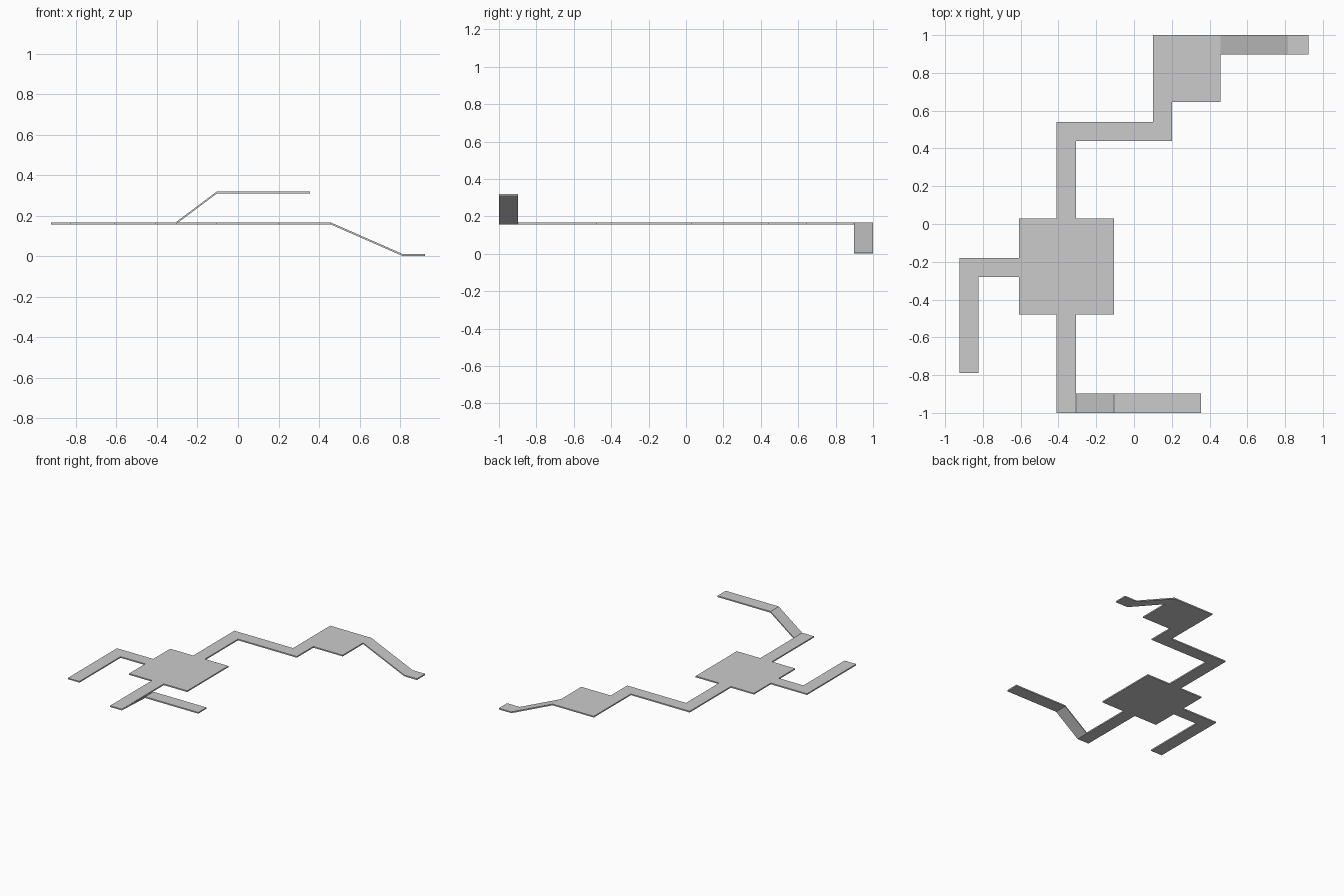
import bpy, bmesh
from mathutils import Vector

if "Cube" in bpy.data.objects:
    bpy.data.objects.remove(bpy.data.objects["Cube"])

T = 0.010      # slab thickness
MID = 0.157    # underside of main level


def prism(name, pts, offset):
    """Extrude a flat outline along an offset vector."""
    bm = bmesh.new()
    face = bm.faces.new([bm.verts.new(p) for p in pts])
    ext = bmesh.ops.extrude_face_region(bm, geom=[face])
    bmesh.ops.translate(bm, vec=Vector(offset),
                        verts=[v for v in ext["geom"] if isinstance(v, bmesh.types.BMVert)])
    bmesh.ops.recalc_face_normals(bm, faces=bm.faces)
    me = bpy.data.meshes.new(name)
    bm.to_mesh(me)
    bm.free()
    ob = bpy.data.objects.new(name, me)
    bpy.context.collection.objects.link(ob)
    return ob


def floor(name, outline):
    return prism(name, [(x, y, MID) for x, y in outline], (0, 0, T))


def ramp(name, path, y0, y1):
    """Side profile (x, z) swept across the walkway width."""
    pts = [(x, y0, z) for x, z in path] + [(x, y0, z + T) for x, z in reversed(path)]
    return prism(name, pts, (0, y1 - y0, 0))


# large square room
floor("main_room", [(-0.61, -0.48), (-0.105, -0.48), (-0.105, 0.03), (-0.61, 0.03)])

# hooked walkway on the west side
floor("west_walkway", [(-0.61, -0.18), (-0.924, -0.18), (-0.924, -0.79),
                       (-0.823, -0.79), (-0.823, -0.28), (-0.61, -0.28)])

# stepped walkway leading north
floor("north_walkway", [(-0.41, 0.03), (-0.308, 0.03), (-0.308, 0.44), (0.202, 0.44),
                        (0.202, 0.645), (0.10, 0.645), (0.10, 0.54), (-0.41, 0.54)])

# small square room
floor("small_room", [(0.10, 0.645), (0.457, 0.645), (0.457, 1.0), (0.10, 1.0)])

# straight walkway leading south
floor("south_walkway", [(-0.41, -1.0), (-0.308, -1.0), (-0.308, -0.48), (-0.41, -0.48)])

# sloping walkways: down to the ground, and up to the high level
ramp("descending_ramp", [(0.457, MID), (0.815, 0), (0.924, 0)], 0.898, 1.0)
ramp("ascending_ramp", [(-0.308, MID), (-0.105, 0.309), (0.355, 0.309)], -1.0, -0.898)
